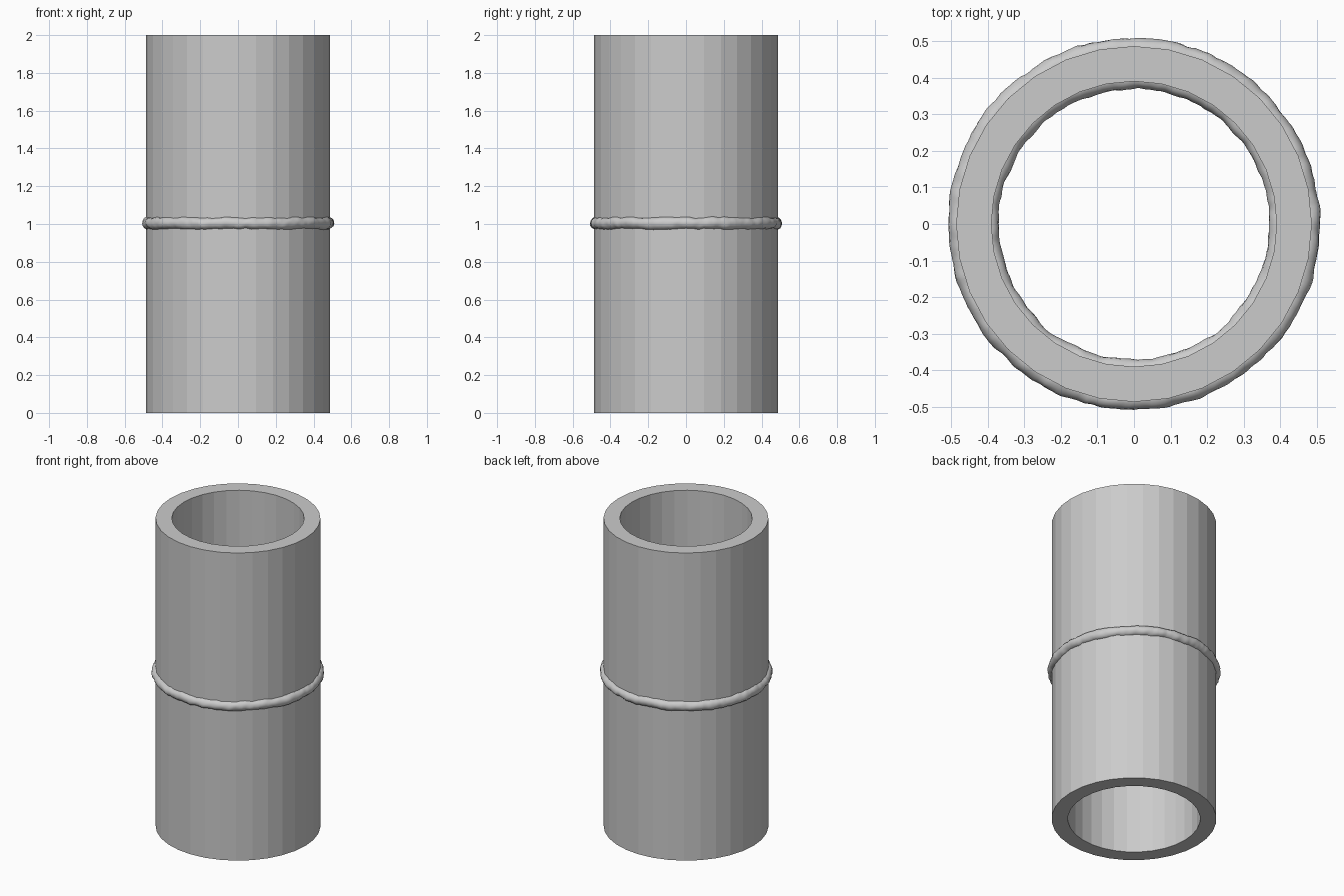
import bpy, bmesh, math
from mathutils import Vector, noise

if "Cube" in bpy.data.objects:
    bpy.data.objects.remove(bpy.data.objects["Cube"])

def lathe(name, profile, sides, bumpy=0.0, seed=0.0):
    """Spin a closed (radius, z) profile around z; optionally roughen it."""
    bm = bmesh.new()
    rings = []
    for i in range(sides):
        a = 2 * math.pi * i / sides
        ring = []
        for r, z in profile:
            p = Vector((r * math.cos(a), r * math.sin(a), z))
            if bumpy:
                rc = sum(q[0] for q in profile) / len(profile)
                c = Vector((rc * math.cos(a), rc * math.sin(a), 1.004))
                off = Vector((seed, seed, seed))
                n = noise.noise(p * 16 + off) + 0.6 * noise.noise(p * 38 + off)
                p += (p - c).normalized() * n * bumpy
            ring.append(bm.verts.new(p))
        rings.append(ring)
    n = len(profile)
    for i in range(sides):
        a, b = rings[i], rings[(i + 1) % sides]
        for j in range(n):
            k = (j + 1) % n
            bm.faces.new((a[j], b[j], b[k], a[k]))
    bmesh.ops.recalc_face_normals(bm, faces=bm.faces)
    me = bpy.data.meshes.new(name)
    bm.to_mesh(me)
    bm.free()
    ob = bpy.data.objects.new(name, me)
    bpy.context.collection.objects.link(ob)
    bpy.ops.object.select_all(action='DESELECT')
    ob.select_set(True)
    bpy.context.view_layer.objects.active = ob
    bpy.ops.object.shade_smooth_by_angle(angle=math.radians(50 if bumpy else 5))
    return ob

def circle(radius, minor, z, count=14):
    return [(radius + minor * math.cos(2 * math.pi * k / count),
             z + minor * math.sin(2 * math.pi * k / count)) for k in range(count)]

OUTER, INNER = 0.486, 0.39

# Two pipe lengths butted end to end
for name, z0 in (("lower_pipe", 0), ("upper_pipe", 1)):
    lathe(name, [(INNER, z0), (OUTER, z0), (OUTER, z0 + 1), (INNER, z0 + 1)], 32)

# Lumpy weld beads around the joint, outside and inside
lathe("outer_weld_bead", circle(0.477, 0.031, 1.004), 260, 0.006, 3.0)
lathe("inner_weld_bead", circle(0.401, 0.031, 1.004), 220, 0.006, 11.0)
